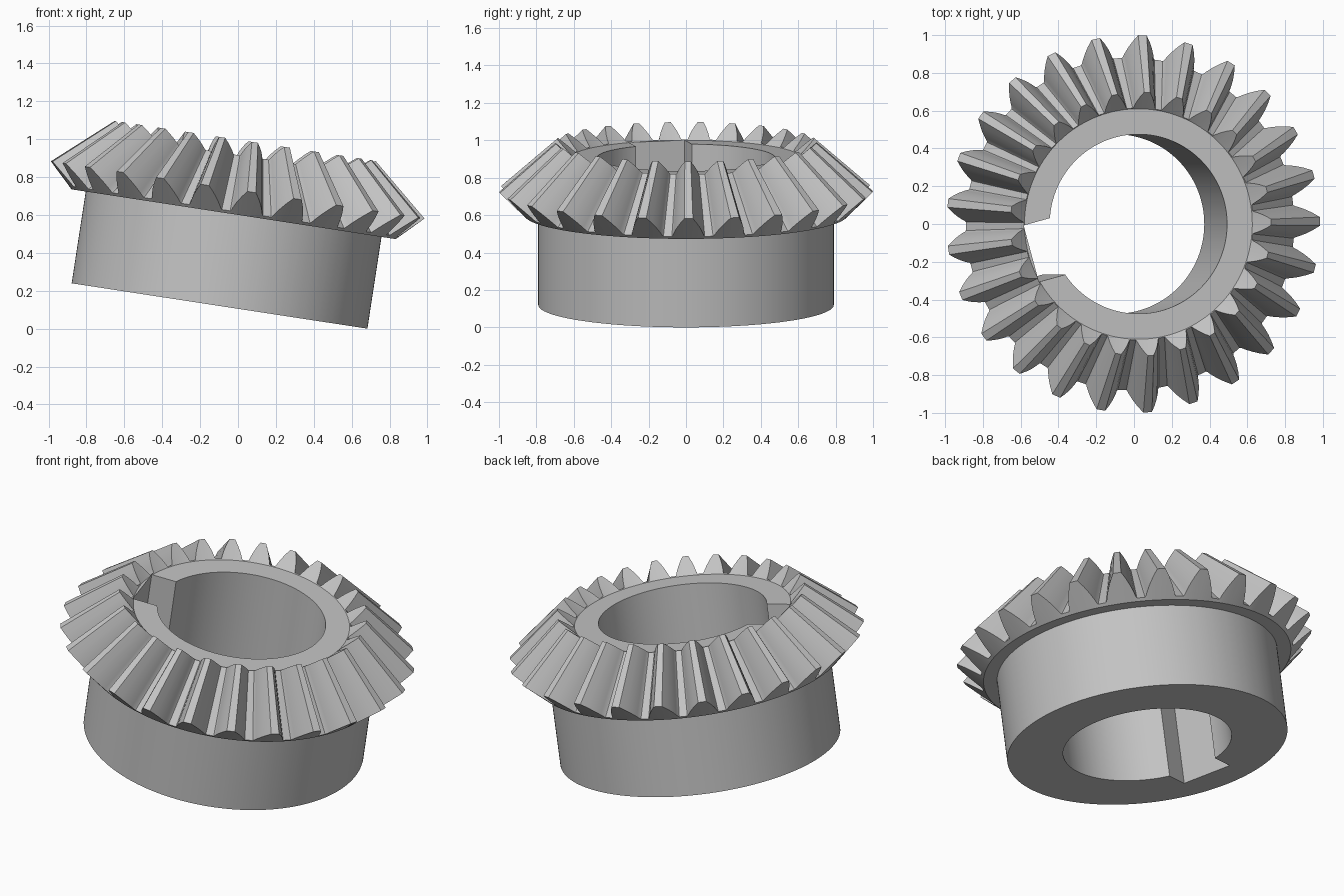
import bpy, bmesh, math
from mathutils import Matrix

cube = bpy.data.objects.get("Cube")
if cube:
    bpy.data.objects.remove(cube, do_unlink=True)

TEETH = 25
PITCH = 2 * math.pi / TEETH
START = math.radians(0.8)
APEX = 1.488                            # height where the tooth cones meet
INNER = 0.698                           # size of the small tooth end
ROOT, TIP = (0.88, 0.505), (1.0, 0.62)  # radius, height at the large end
BORE, HUB, SHOULDER, TOP = 0.475, 0.79, 0.49, 0.797

steel = bpy.data.materials.new("grey steel")
steel.use_nodes = True
steel.diffuse_color = (0.55, 0.55, 0.55, 1)
steel.node_tree.nodes["Principled BSDF"].inputs["Base Color"].default_value = (0.55, 0.55, 0.55, 1)

# Tooth flank: fraction of tooth height, half width
flank = [(0, 0.088), (0.05, 0.083), (0.2, 0.077), (0.45, 0.064), (0.72, 0.046), (1, 0.023)]


def tooth_outline():
    """Angle, radius and height of every point round the large end."""
    half = []
    for f, w in flank:
        r = ROOT[0] + f * (TIP[0] - ROOT[0])
        z = ROOT[1] + f * (TIP[1] - ROOT[1])
        half.append((w / r, r, z))
    one = [(-PITCH / 2, *ROOT)] + [(-a, r, z) for a, r, z in half]
    one += [(a, r, z) for a, r, z in reversed(half)]
    return [(START + i * PITCH + a, r, z) for i in range(TEETH) for a, r, z in one]


outline = tooth_outline()
bm = bmesh.new()


def ring(points):
    return [bm.verts.new((r * math.cos(a), r * math.sin(a), z)) for a, r, z in points]


def circle(radius, z):
    return ring([(a, radius, z) for a, _, _ in outline])


# Hub, teeth and bore as one closed loft
rings = [
    circle(BORE, 0),
    circle(HUB, 0),
    circle(HUB, SHOULDER),
    circle(0.866, SHOULDER),
    ring(outline),
    ring([(a, r * INNER, APEX - (APEX - z) * INNER) for a, r, z in outline]),
    circle(0.61, TOP),
    circle(BORE, TOP),
]
n = len(outline)
for k, low in enumerate(rings):
    high = rings[(k + 1) % len(rings)]
    for i in range(n):
        j = (i + 1) % n
        bm.faces.new((low[i], low[j], high[j], high[i]))
bmesh.ops.recalc_face_normals(bm, faces=bm.faces)
mesh = bpy.data.meshes.new("bevel_gear")
bm.to_mesh(mesh)
bm.free()
mesh.materials.append(steel)
gear = bpy.data.objects.new("bevel_gear", mesh)
bpy.context.collection.objects.link(gear)

# Keyway cut through the bore wall
bpy.ops.mesh.primitive_cube_add(size=1)
cutter = bpy.context.object
cutter.name = "keyway_cutter"
cutter.hide_render = True
cutter.data.materials.append(steel)
cutter.data.transform(Matrix.Rotation(math.radians(195.3), 4, "Z")
                      @ Matrix.Translation((0.445, 0, 0.5))
                      @ Matrix.Diagonal((0.3, 0.31, 2, 1)))

cut = gear.modifiers.new("keyway", "BOOLEAN")
cut.operation = "DIFFERENCE"
cut.solver = "EXACT"
cut.object = cutter
bpy.ops.object.select_all(action="DESELECT")
gear.select_set(True)
bpy.context.view_layer.objects.active = gear
bpy.ops.object.modifier_apply(modifier=cut.name)
bpy.data.objects.remove(cutter, do_unlink=True)

# Tilt the gear so that it rests on the edge of its hub
tilt = math.radians(8.72)
gear.data.transform(Matrix.Translation((-0.0975, 0, HUB * math.sin(tilt)))
                    @ Matrix.Rotation(tilt, 4, "Y"))
bpy.ops.object.shade_smooth_by_angle(angle=math.radians(25))
